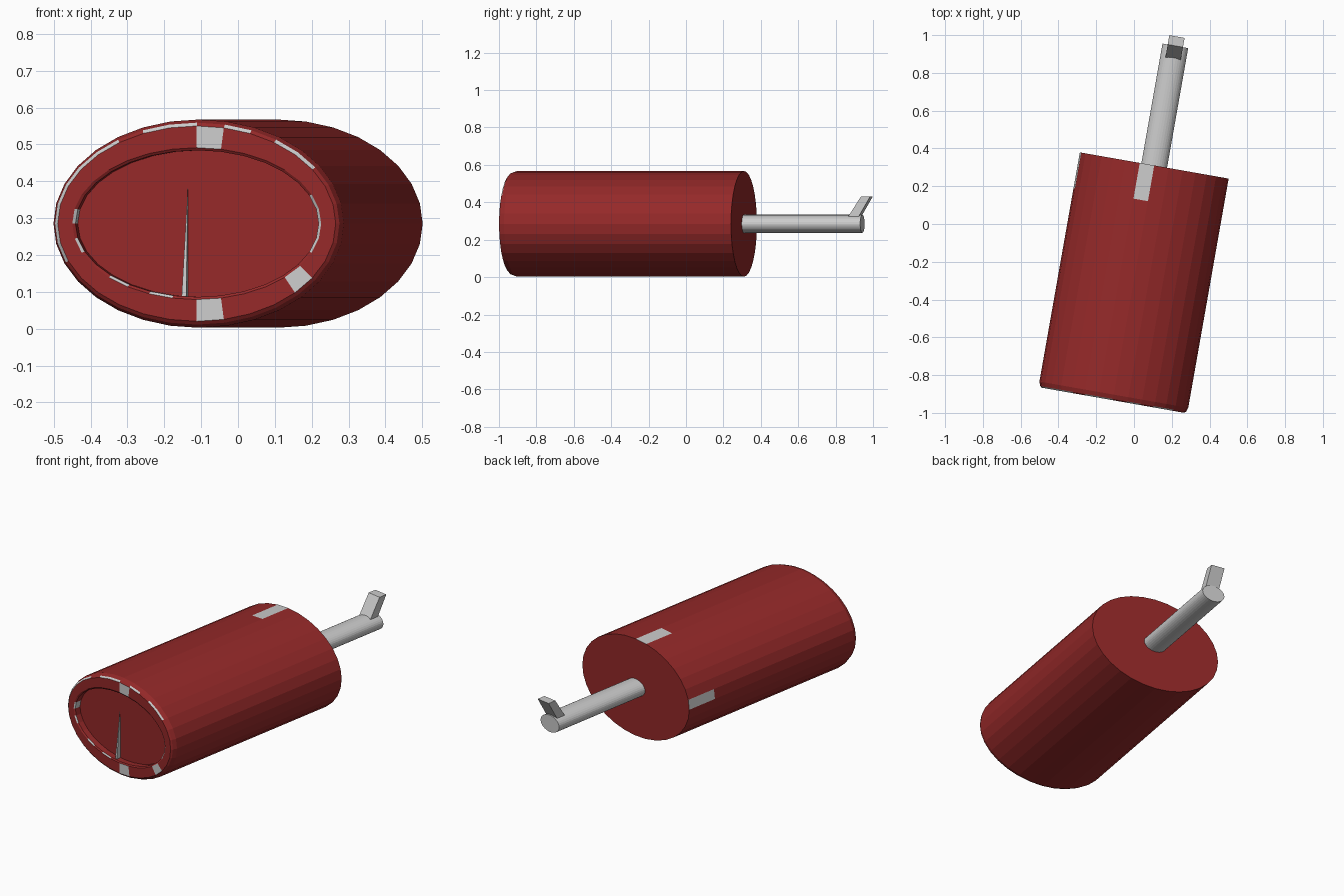
import bpy, bmesh
from math import sin, cos, pi, radians
from mathutils import Matrix

if "Cube" in bpy.data.objects:
    bpy.data.objects.remove(bpy.data.objects["Cube"])

SIDES = 32
# local +y runs along the axis from the front face to the shaft
PLACE = Matrix.Translation((-0.112, -0.933, 0.285)) @ Matrix.Rotation(radians(-10), 4, 'Z')

red = bpy.data.materials.new("red_paint")
red.diffuse_color = (0.30, 0.022, 0.022, 1)
red.use_nodes = True
red.node_tree.nodes["Principled BSDF"].inputs["Base Color"].default_value = red.diffuse_color
grey = bpy.data.materials.new("bare_grey")
grey.diffuse_color = (0.6, 0.6, 0.6, 1)
grey.use_nodes = True
grey.node_tree.nodes["Principled BSDF"].inputs["Base Color"].default_value = grey.diffuse_color


def finish(name, bm, mats=()):
    bmesh.ops.recalc_face_normals(bm, faces=bm.faces)
    me = bpy.data.meshes.new(name)
    bm.to_mesh(me)
    bm.free()
    for m in mats:
        me.materials.append(m)
    ob = bpy.data.objects.new(name, me)
    bpy.context.collection.objects.link(ob)
    ob.matrix_world = PLACE
    return ob


def loft(name, rings, sides, mats=(), bare=None):
    """Skin elliptical rings (half width, half height, y); bare maps band -> grey segments."""
    bm = bmesh.new()
    loops = [[bm.verts.new((a * cos(2 * pi * i / sides), y, b * sin(2 * pi * i / sides)))
              for i in range(sides)] for a, b, y in rings]
    for k in range(len(loops) - 1):
        for i in range(sides):
            j = (i + 1) % sides
            f = bm.faces.new((loops[k][i], loops[k][j], loops[k + 1][j], loops[k + 1][i]))
            f.material_index = int(i in (bare or {}).get(k, ()))
    bm.faces.new(loops[0])
    bm.faces.new(loops[-1])
    return finish(name, bm, mats)


def prism(name, outline, half_width, x=0.0, mats=()):
    """Extrude a (y, z) outline sideways."""
    bm = bmesh.new()
    f = bm.faces.new([bm.verts.new((x - half_width, y, z)) for y, z in outline])
    ext = bmesh.ops.extrude_face_region(bm, geom=[f])
    bmesh.ops.translate(bm, vec=(2 * half_width, 0, 0),
                        verts=[v for v in ext["geom"] if isinstance(v, bmesh.types.BMVert)])
    return finish(name, bm, mats)


# Drum: recessed face, flat rim, rounded front edge, plain back, with bare patches
drum_rings = [
    (0.335, 0.199, 0.040),
    (0.335, 0.199, 0.005),
    (0.343, 0.206, 0.000),
    (0.383, 0.265, 0.000),
    (0.392, 0.274, 0.007),
    (0.400, 0.2825, 0.030),
    (0.400, 0.2825, 1.070),
    (0.400, 0.2825, 1.262),
]
bare_segments = {
    0: {15},
    1: {0, 1, 15, 17, 20, 22, 30, 31},
    2: {7, 24, 28},
    3: {3, 4, 6, 8, 9, *range(11, 18)},
    6: {8, 15},
}
loft("drum", drum_rings, SIDES, (red, grey), bare_segments)

# Needle: thin spike standing in the recess
bm = bmesh.new()
base = [bm.verts.new(p) for p in ((-0.044, 0.012, -0.203), (-0.031, 0.012, -0.203),
                                  (-0.031, 0.040, -0.203), (-0.044, 0.040, -0.203))]
tip = bm.verts.new((-0.031, 0.036, 0.097))
bm.faces.new(base)
for i in range(4):
    bm.faces.new((base[i], base[(i + 1) % 4], tip))
finish("needle", bm)

# Shaft and leaning prong at its end
loft("shaft", [(0.069, 0.0485, 1.24), (0.069, 0.0485, 1.905)], SIDES)
prism("prong", [(1.82, 0.015), (1.878, 0.015), (1.955, 0.147), (1.905, 0.147)], 0.041)
